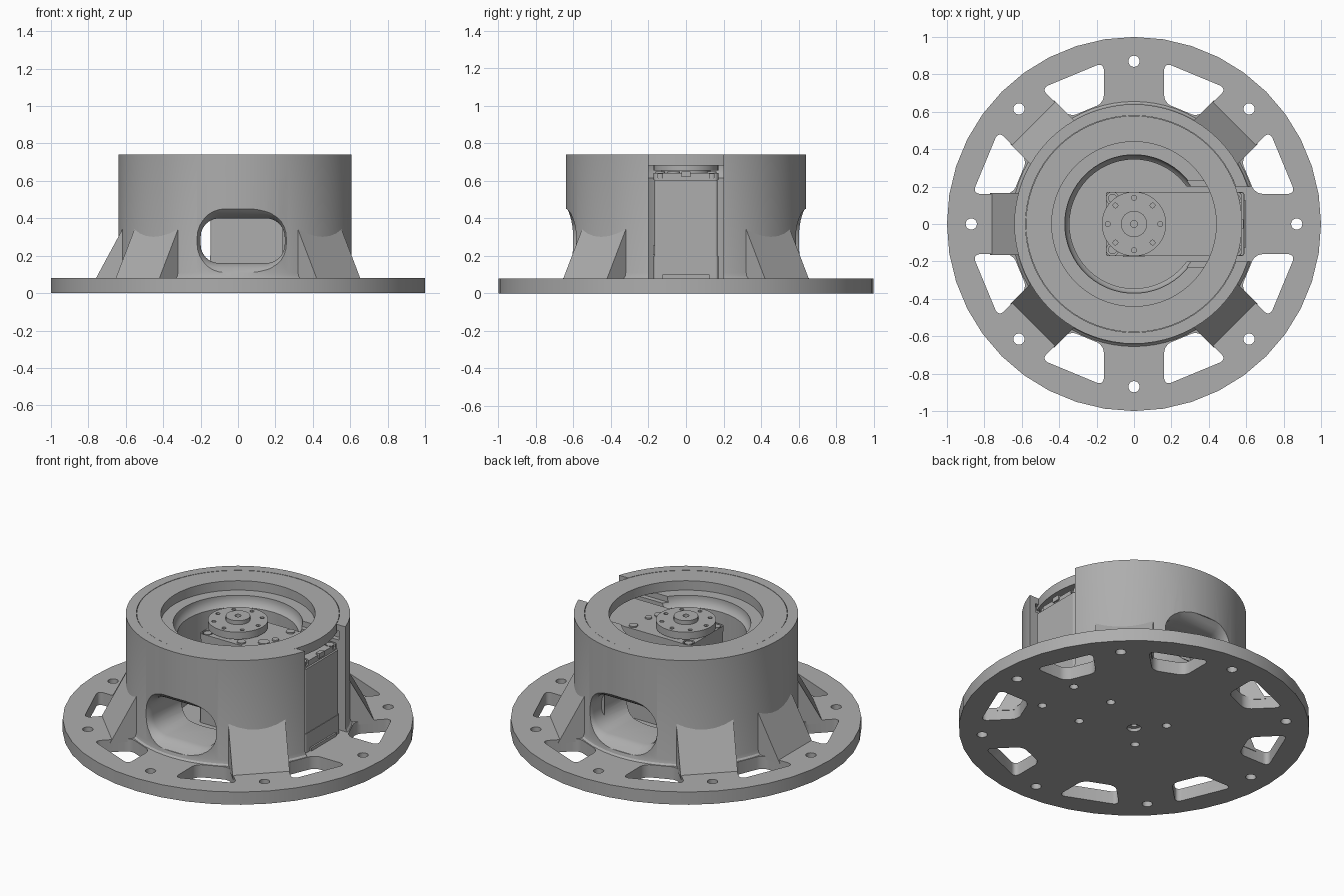
import bpy, bmesh
from math import sin, cos, pi, radians
from mathutils import Matrix, Vector

if "Cube" in bpy.data.objects:
    bpy.data.objects.remove(bpy.data.objects["Cube"])

grey = bpy.data.materials.new("plain grey")
grey.use_nodes = True
GREY = (0.42, 0.42, 0.42, 1)
grey.diffuse_color = GREY
grey.node_tree.nodes["Principled BSDF"].inputs["Base Color"].default_value = GREY


def finish(bm, name):
    bmesh.ops.recalc_face_normals(bm, faces=bm.faces)
    mesh = bpy.data.meshes.new(name)
    bm.to_mesh(mesh)
    bm.free()
    mesh.materials.append(grey)
    obj = bpy.data.objects.new(name, mesh)
    bpy.context.collection.objects.link(obj)
    return obj


def activate(obj):
    bpy.ops.object.select_all(action='DESELECT')
    obj.select_set(True)
    bpy.context.view_layer.objects.active = obj


def smooth(obj):
    activate(obj)
    bpy.ops.object.shade_smooth_by_angle(angle=radians(30))


def lathe(name, profile, n=64):
    """Closed radius/height profile turned around z."""
    bm = bmesh.new()
    rings = [[bm.verts.new((r * cos(2 * pi * i / n), r * sin(2 * pi * i / n), z))
              for i in range(n)] for r, z in profile]
    for a, b in zip(rings, rings[1:] + rings[:1]):
        for i in range(n):
            j = (i + 1) % n
            bm.faces.new((a[i], a[j], b[j], b[i]))
    return finish(bm, name)


def disc(name, x, y, r, z0, z1, n=20):
    bm = bmesh.new()
    bmesh.ops.create_cone(bm, cap_ends=True, segments=n, radius1=r, radius2=r, depth=z1 - z0,
                          matrix=Matrix.Translation((x, y, (z0 + z1) / 2)))
    return finish(bm, name)


def prism(name, points, z0, z1, bevel=0):
    """Upright prism over a plan outline, with its upright edges rounded."""
    bm = bmesh.new()
    base = bm.faces.new([bm.verts.new((x, y, z0)) for x, y in points])
    grown = bmesh.ops.extrude_face_region(bm, geom=[base])["geom"]
    for v in grown:
        if isinstance(v, bmesh.types.BMVert):
            v.co.z = z1
    if bevel:
        edges = [e for e in bm.edges if abs(e.verts[0].co.z - e.verts[1].co.z) > 1e-5]
        bmesh.ops.bevel(bm, geom=edges, offset=bevel, segments=5, profile=0.5, affect='EDGES')
    return finish(bm, name)


def box(name, x0, x1, y0, y1, z0, z1, bevel=0):
    return prism(name, [(x0, y0), (x1, y0), (x1, y1), (x0, y1)], z0, z1, bevel)


def cut(obj, cutters):
    for c in cutters:
        mod = obj.modifiers.new("cut", 'BOOLEAN')
        mod.operation, mod.solver, mod.object = 'DIFFERENCE', 'EXACT', c
        activate(obj)
        bpy.ops.object.modifier_apply(modifier=mod.name)
        bpy.data.objects.remove(c)


def turned(obj, angle):
    obj.data.transform(Matrix.Rotation(angle, 4, 'Z'))
    return obj


# Flange with rounded pockets between the ribs and bolt holes
flange = disc("flange", 0, 0, 1, 0, 0.08, 40)
cutters = []
t = 0.1745  # slope keeping the pocket sides parallel to the ribs
for k in range(8):
    pocket = []
    tan_h = sin(pi / 8) / cos(pi / 8)
    for u in (0.66, 0.86):
        pocket.append((u, u * tan_h - t))
    outline = [pocket[0], pocket[1], (pocket[1][0], -pocket[1][1]), (pocket[0][0], -pocket[0][1])]
    cutters.append(turned(prism("pocket_cutter", outline, -0.1, 0.2, 0.04), (k + 0.5) * pi / 4))
    cutters.append(turned(disc("bolt_cutter", 0.87, 0, 0.03, -0.1, 0.2), k * pi / 4))
for x in (-0.125, 0.29, 0.565):
    for y in (-0.14, 0.14):
        cutters.append(disc("screw_cutter", x, y, 0.025, -0.1, 0.06))
cutters.append(disc("centre_cutter", 0, 0, 0.04, -0.1, 0.02))
cutters.append(disc("centre_cutter", 0, 0, 0.018, -0.1, 0.06))
cut(flange, cutters)
smooth(flange)

# Round housing wall
housing = lathe("housing", [(0.345, 0.06), (0.655, 0.06), (0.655, 0.08), (0.645, 0.09), (0.64, 0.11),
                            (0.64, 0.74), (0.58, 0.74), (0.58, 0.68), (0.37, 0.68),
                            (0.37, 0.66), (0.36, 0.63), (0.345, 0.615)], 72)


# Flared window cutter, lofted outward through the wall
def window_cutter(side):
    bm = bmesh.new()
    rings = []
    for y, grow in ((0.15, 0), (0.56, 0), (0.585, 0.008), (0.61, 0.024), (0.635, 0.05), (0.72, 0.06)):
        ring = []
        for cx, cz, start in ((0.15, 0.30, 0), (-0.1, 0.30, 90), (-0.1, 0.26, 180), (0.15, 0.26, 270)):
            for i in range(7):
                a = radians(start + 15 * i)
                r = 0.1 + grow
                ring.append(bm.verts.new((cx + r * cos(a), side * y, cz + r * sin(a))))
        rings.append(ring)
    for a, b in zip(rings, rings[1:]):
        for i in range(len(a)):
            j = (i + 1) % len(a)
            bm.faces.new((a[i], a[j], b[j], b[i]))
    bm.faces.new(rings[0])
    bm.faces.new(rings[-1])
    return finish(bm, "window_cutter")


cut(housing, [box("slot_cutter", 0, 0.9, -0.2, 0.2, 0, 0.9),
              box("step_cutter", 0.28, 0.565, -0.23, 0.23, 0.645, 0.7),
              window_cutter(-1), window_cutter(1)])
smooth(housing)

# Cover ring set into the top of the housing
smooth(lathe("cover_ring", [(0.44, 0.68), (0.578, 0.68), (0.578, 0.739), (0.44, 0.739)], 72))

# Sloping ribs around the wall
for deg in (45, 135, 180, 225, 315):
    rib = box("rib", 0.5, 0.77, -0.165, 0.165, 0.06, 0.56)
    for v in rib.data.vertices:
        if v.co.z > 0.5 and v.co.x > 0.6:
            v.co.x = 0.5
    rib.name = "rib_%d" % deg
    turned(rib, radians(deg))

# Motor case in three layers
box("motor_base", -0.15, 0.59, -0.172, 0.172, 0.08, 0.2, 0.015)
box("motor_body", -0.147, 0.587, -0.169, 0.169, 0.2, 0.605, 0.015)
motor_top = box("motor_top", -0.15, 0.575, -0.172, 0.172, 0.605, 0.64, 0.02)
cut(motor_top, [disc("recess_cutter", x, y, 0.033, 0.615, 0.7)
                for x in (-0.115, 0.545) for y in (-0.137, 0.137)])
box("motor_end_foot", 0.58, 0.6, -0.125, 0.125, 0.08, 0.1)
box("motor_end_tab", 0.56, 0.585, -0.025, 0.025, 0.62, 0.65)
box("motor_socket", -0.06, 0.055, -0.176, -0.165, 0.205, 0.255)

# Screw heads and caps on the motor
for x in (-0.115, 0.545):
    for y in (-0.137, 0.137):
        smooth(disc("corner_screw", x, y, 0.024, 0.61, 0.638, 16))
for x, y, r in ((0.27, 0.137, 0.025), (0.26, 0, 0.02), (0.225, -0.065, 0.033), (0.12, -0.137, 0.025)):
    smooth(disc("motor_cap", x, y, r, 0.635, 0.648, 16))

# Output horn with a ring of screw holes
horn = disc("horn", 0, 0, 0.172, 0.655, 0.7, 48)
cut(horn, [disc("hole_cutter", 0.14 * cos(k * pi / 4), 0.14 * sin(k * pi / 4), 0.013, 0.67, 0.8, 12)
           for k in range(8)])
smooth(horn)
smooth(disc("horn_collar", 0, 0, 0.13, 0.63, 0.66, 40))
hub = disc("horn_hub", 0, 0, 0.07, 0.69, 0.725, 32)
cut(hub, [disc("hub_cutter", 0, 0, 0.018, 0.705, 0.8, 16)])
smooth(hub)
